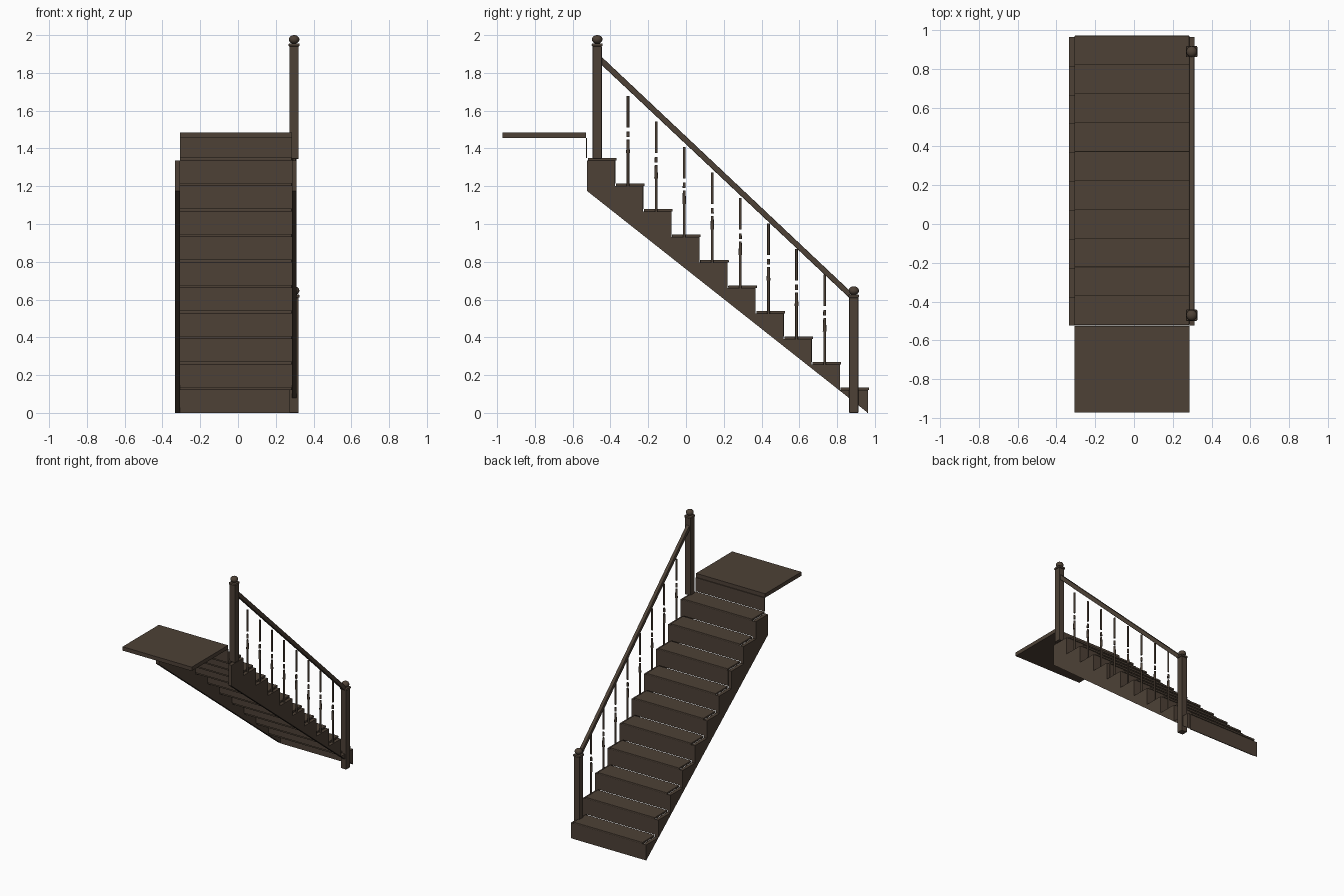
import bpy, bmesh, math
from mathutils import Vector

if "Cube" in bpy.data.objects:
    bpy.data.objects.remove(bpy.data.objects["Cube"], do_unlink=True)

# Single dark wood colour
wood = bpy.data.materials.new("dark_brown_wood")
wood.use_nodes = True
colour = (0.075, 0.053, 0.037, 1)
wood.diffuse_color = colour
bsdf = wood.node_tree.nodes["Principled BSDF"]
bsdf.inputs["Base Color"].default_value = colour
bsdf.inputs["Roughness"].default_value = 0.7

STEPS, RISE, RUN, FRONT = 10, 0.135, 0.1487, 0.968
THICK = 0.015
LEFT_X, RIGHT_X = 0.285, -0.307
RAIL_X = 0.297


def finish(name, bm, bevel=0):
    bmesh.ops.recalc_face_normals(bm, faces=bm.faces)
    mesh = bpy.data.meshes.new(name)
    bm.to_mesh(mesh)
    bm.free()
    mesh.materials.append(wood)
    obj = bpy.data.objects.new(name, mesh)
    bpy.context.collection.objects.link(obj)
    if bevel:
        mod = obj.modifiers.new("soft_edges", "BEVEL")
        mod.width, mod.segments = bevel, 2
    return obj


def prism(name, profile, x0, x1, bevel=0):
    """Extrude a side profile of (y, z) points from x0 to x1."""
    bm = bmesh.new()
    face = bm.faces.new([bm.verts.new((x0, y, z)) for y, z in profile])
    new = bmesh.ops.extrude_face_region(bm, geom=[face])["geom"]
    verts = [v for v in new if isinstance(v, bmesh.types.BMVert)]
    bmesh.ops.translate(bm, verts=verts, vec=Vector((x1 - x0, 0, 0)))
    return finish(name, bm, bevel)


def box(name, x, y, z, bevel=0):
    return prism(name, [(y[0], z[0]), (y[1], z[0]), (y[1], z[1]), (y[0], z[1])],
                 x[0], x[1], bevel)


def smooth(obj):
    bpy.ops.object.select_all(action="DESELECT")
    obj.select_set(True)
    bpy.context.view_layer.objects.active = obj
    bpy.ops.object.shade_smooth_by_angle(angle=math.radians(40))


def edge(k):
    return FRONT - RUN * k


# Treads and risers
for k in range(STEPS + 1):
    top = RISE * (k + 1)
    box(f"riser_{k + 1}", (RIGHT_X, LEFT_X), (edge(k) - 0.01, edge(k) - 0.004),
        (RISE * k, top - THICK - (0.015 if k == STEPS else 0)))
    if k < STEPS:
        box(f"tread_{k + 1}", (RIGHT_X, LEFT_X), (edge(k + 1) - 0.001, edge(k) + 0.002),
            (top - THICK, top), 0.003)

# Upper landing
box("landing", (RIGHT_X, LEFT_X), (-0.972, -0.529), (1.455, 1.485))

# Sawtooth stringers on both sides
saw = [(edge(0) - 0.005, 0)]
for k in range(STEPS):
    z = RISE * (k + 1) - THICK
    saw += [(edge(k) - 0.005, z), (edge(k + 1) - 0.005, z)]
saw.append((edge(STEPS) - 0.005, 1.175))
prism("left_stringer", saw, LEFT_X, 0.311)
prism("right_stringer", saw, -0.334, RIGHT_X)


# Newel posts with collar, neck and ball
def newel(name, y, bottom, top):
    def square(half):
        return (RAIL_X - half, RAIL_X + half), (y - half, y + half)
    box(name + "_shaft", *square(0.024), (bottom, top - 0.06), 0.003)
    box(name + "_collar", *square(0.029), (top - 0.06, top - 0.044), 0.005)
    bm = bmesh.new()
    bmesh.ops.create_uvsphere(bm, u_segments=20, v_segments=12, radius=1)
    bmesh.ops.scale(bm, verts=bm.verts, vec=(0.028, 0.028, 0.023))
    bmesh.ops.translate(bm, verts=bm.verts, vec=(RAIL_X, y, top - 0.023))
    smooth(finish(name + "_ball", bm))


newel("upper_newel", -0.47, 1.345, 2.0)
newel("lower_newel", 0.888, 0, 0.67)

# Sloping handrail between the posts
prism("handrail", [(-0.45, 1.888), (0.872, 0.642), (0.872, 0.602), (-0.45, 1.845)],
      0.284, 0.311, 0.004)

# Spindle pieces: (start, end, radius at start, radius at end), below the top
PIECES = {
    "upper_rod": (0, 0.165, 0.007, 0.007),
    "bead": (0.187, 0.217, 0.007, 0.008),
    "vase": (0.23, 0.3, 0.007, 0.01),
    "lower_rod": (0.3, 0.48, 0.007, 0.007),
}
for i in range(8):
    y = -0.307 + RUN * i
    top = 1.677 - RISE * i
    for part, (a, b, r_top, r_low) in PIECES.items():
        bm = bmesh.new()
        bmesh.ops.create_cone(bm, cap_ends=True, segments=12, radius1=r_low,
                              radius2=r_top, depth=b - a)
        bmesh.ops.translate(bm, verts=bm.verts, vec=(RAIL_X, y, top - (a + b) / 2))
        smooth(finish(f"spindle_{i + 1}_{part}", bm))
